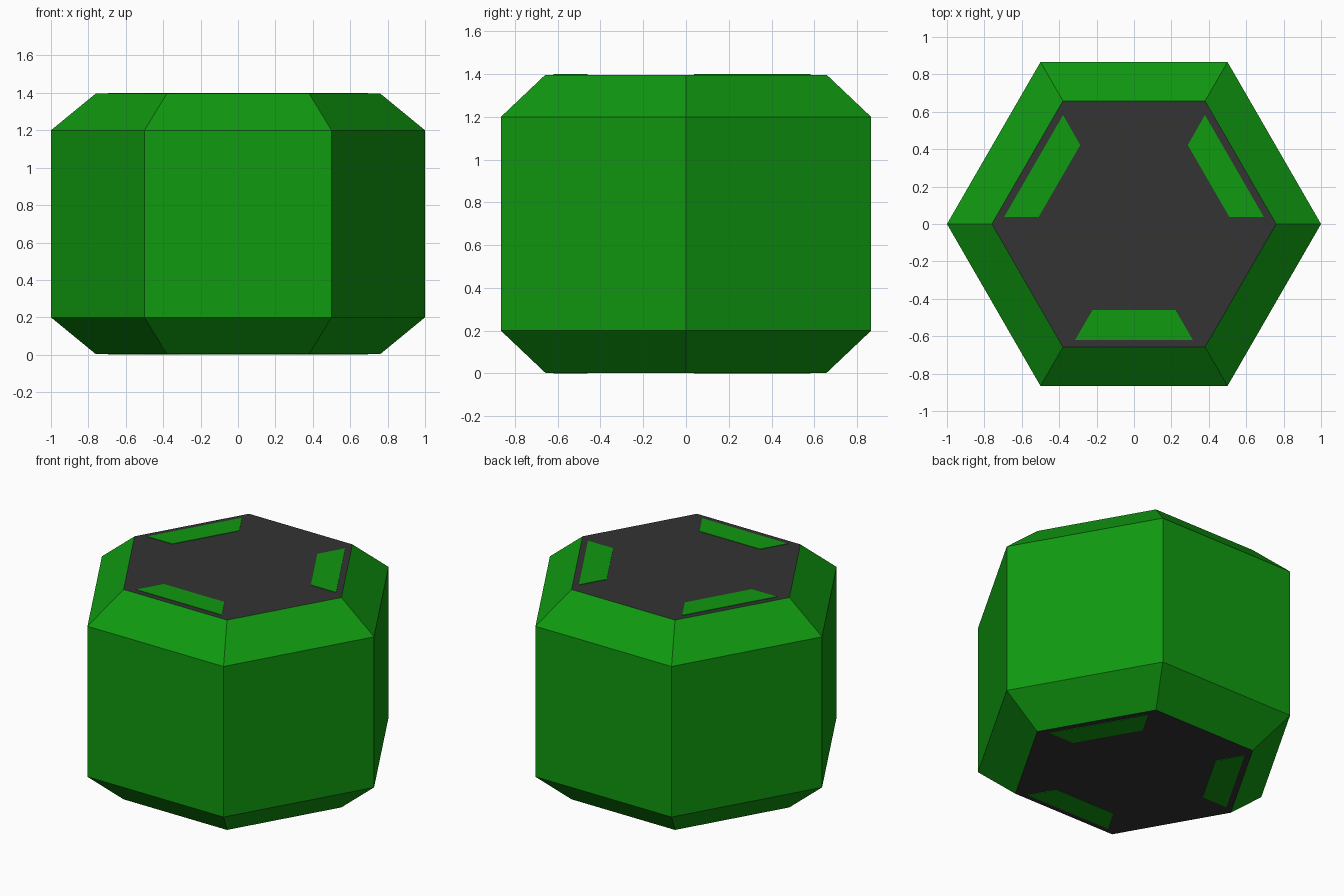
import bpy, bmesh
from math import radians, cos, sin, pi
from mathutils import Matrix

cube = bpy.data.objects.get("Cube")
if cube:
    bpy.data.objects.remove(cube, do_unlink=True)


def material(name, rgb):
    mat = bpy.data.materials.new(name)
    mat.use_nodes = True
    mat.diffuse_color = (*rgb, 1)
    mat.node_tree.nodes["Principled BSDF"].inputs["Base Color"].default_value = (*rgb, 1)
    return mat


green = material("leaf_green", (0.0052, 0.319, 0.0052))
charcoal = material("charcoal", (0.033, 0.033, 0.033))

HEIGHT = 1.4
PLATE = 0.003


def add_object(name, bm, mats):
    bmesh.ops.recalc_face_normals(bm, faces=bm.faces)
    mesh = bpy.data.meshes.new(name)
    bm.to_mesh(mesh)
    bm.free()
    for mat in mats:
        mesh.materials.append(mat)
    obj = bpy.data.objects.new(name, mesh)
    bpy.context.collection.objects.link(obj)
    return obj


# Hexagonal body with chamfered rims and dark end caps
bm = bmesh.new()
profile = [(0.76, PLATE), (1.0, 0.2), (1.0, 1.2), (0.76, HEIGHT - PLATE)]
rings = [[bm.verts.new((r * cos(i * pi / 3), r * sin(i * pi / 3), z)) for i in range(6)]
         for r, z in profile]
for low, high in zip(rings, rings[1:]):
    for i in range(6):
        j = (i + 1) % 6
        bm.faces.new((low[i], low[j], high[j], high[i]))
for ring in (rings[0], rings[-1]):
    bm.faces.new(ring).material_index = 1
add_object("hexagonal_body", bm, [green, charcoal])


# Thin trapezoid plates on alternate edges of both caps
def trapezoid_plate(name, angle, z):
    bm = bmesh.new()
    outline = [(-0.315, -0.62), (0.315, -0.62), (0.222, -0.46), (-0.222, -0.46)]
    face = bm.faces.new([bm.verts.new((x, y, z)) for x, y in outline])
    solid = bmesh.ops.extrude_face_region(bm, geom=[face], use_keep_orig=True)
    raised = [v for v in solid["geom"] if isinstance(v, bmesh.types.BMVert)]
    bmesh.ops.translate(bm, verts=raised, vec=(0, 0, PLATE))
    bm.transform(Matrix.Rotation(radians(angle), 4, "Z"))
    add_object(name, bm, [green])


for side, angle in (("front", 0), ("back_left", 120), ("back_right", 240)):
    trapezoid_plate("top_plate_" + side, angle, HEIGHT - PLATE)
    trapezoid_plate("bottom_plate_" + side, angle, 0)
